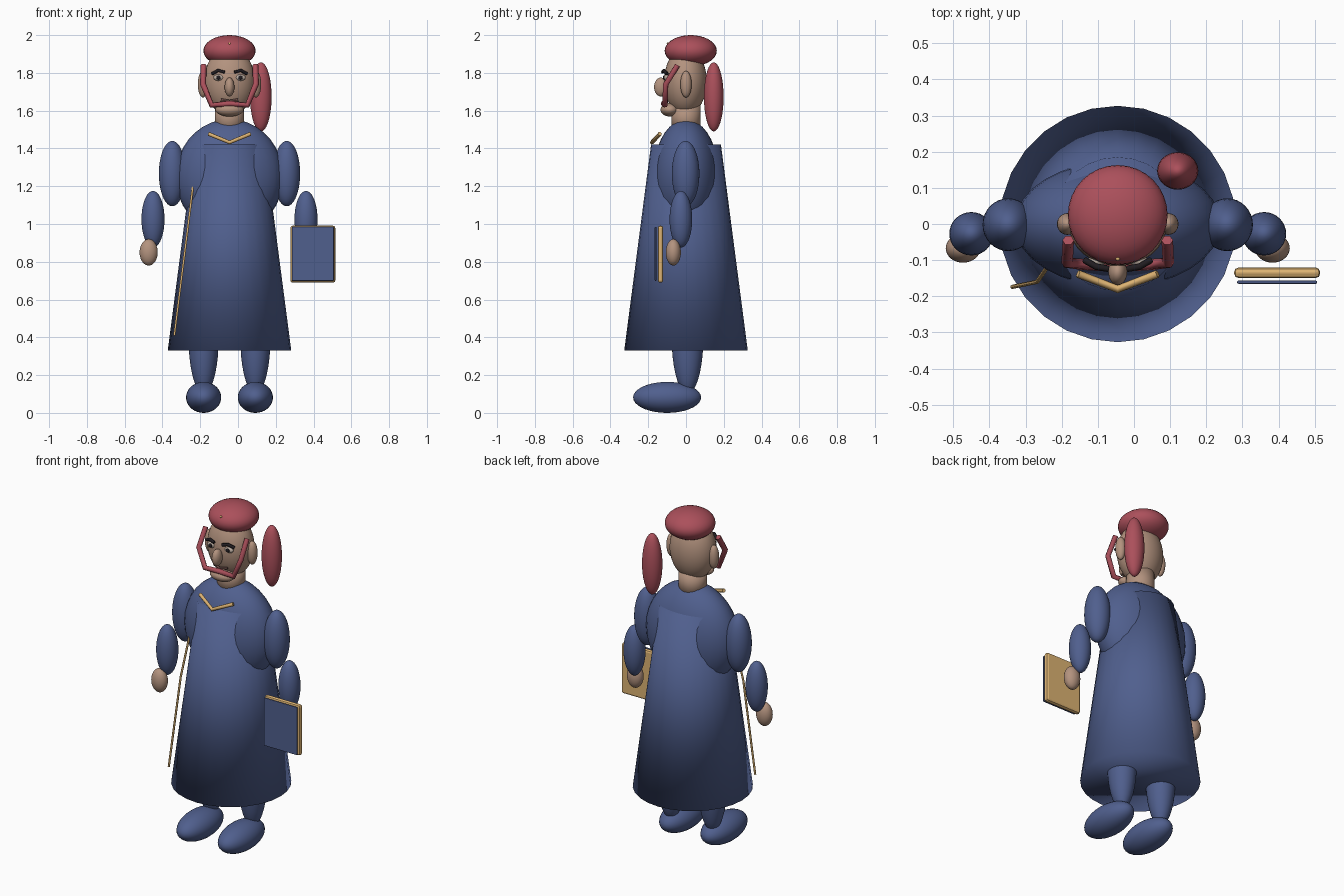
import bpy
import bmesh
from mathutils import Matrix

default = bpy.data.objects.get("Cube")
if default:
    bpy.data.objects.remove(default, do_unlink=True)


def material(name, r, g, b):
    m = bpy.data.materials.new(name)
    m.use_nodes = True
    m.diffuse_color = (r, g, b, 1)
    bsdf = next(n for n in m.node_tree.nodes if n.type == 'BSDF_PRINCIPLED')
    bsdf.inputs["Base Color"].default_value = (r, g, b, 1)
    bsdf.inputs["Roughness"].default_value = 0.8
    return m


BLUE = material("blue cloth", 0.08, 0.115, 0.27)
RED = material("dusty red", 0.41, 0.08, 0.105)
SKIN = material("skin", 0.45, 0.29, 0.21)
GOLD = material("tan gold", 0.72, 0.45, 0.17)
DARK = material("dark brown", 0.015, 0.012, 0.015)
EYE = material("eye beige", 0.5, 0.42, 0.36)
LIP = material("lip brown", 0.16, 0.08, 0.07)

CX = -0.045  # body axis


def add(name, data, mat):
    data.materials.append(mat)
    ob = bpy.data.objects.new(name, data)
    bpy.context.collection.objects.link(ob)
    return ob


def finish(name, bm, mat, smooth=True):
    for f in bm.faces:
        f.smooth = smooth
    me = bpy.data.meshes.new(name)
    bm.to_mesh(me)
    bm.free()
    return add(name, me, mat)


def ball(name, centre, radii, mat):
    """Ellipsoid; x is measured from the body axis."""
    bm = bmesh.new()
    x, y, z = centre
    mx = Matrix.Translation((CX + x, y, z)) @ Matrix.Diagonal((*radii, 1))
    bmesh.ops.create_uvsphere(bm, u_segments=32, v_segments=18, radius=1, matrix=mx)
    return finish(name, bm, mat)


def pair(name, centre, radii, mat):
    x, y, z = centre
    for label, s in (("right", -1), ("left", 1)):
        ball(f"{label}_{name}", (s * x, y, z), radii, mat)


def cone(name, r1, r2, z1, z2, sides, mat):
    bm = bmesh.new()
    mx = Matrix.Translation((CX, 0, (z1 + z2) / 2))
    bmesh.ops.create_cone(bm, cap_ends=True, segments=sides, radius1=r1,
                          radius2=r2, depth=z2 - z1, matrix=mx)
    return finish(name, bm, mat)


def slab(name, centre, size, bevel, mat):
    bm = bmesh.new()
    mx = Matrix.Translation(centre) @ Matrix.Diagonal((*size, 1))
    bmesh.ops.create_cube(bm, size=1, matrix=mx)
    ob = finish(name, bm, mat, False)
    mod = ob.modifiers.new("Rounded edges", 'BEVEL')
    mod.width = bevel
    mod.segments = 2
    return ob


def tube(name, points, radius, mat):
    cu = bpy.data.curves.new(name, 'CURVE')
    cu.dimensions = '3D'
    cu.bevel_depth = radius
    cu.bevel_resolution = 1
    cu.use_fill_caps = True
    sp = cu.splines.new('POLY')
    sp.points.add(len(points) - 1)
    for p, (x, y, z) in zip(sp.points, points):
        p.co = (CX + x, y, z, 1)
    return add(name, cu, mat)


# Robe, torso and legs
cone("robe", 0.327, 0.185, 0.33, 1.42, 28, BLUE)
ball("torso", (0, 0, 1.25), (0.285, 0.175, 0.305), BLUE)
pair("leg", (0.137, 0.008, 0.4), (0.08, 0.084, 0.3), BLUE)
pair("foot", (0.137, -0.1, 0.082), (0.093, 0.18, 0.082), BLUE)

# Arms and hands
pair("upper_arm", (0.303, -0.002, 1.267), (0.071, 0.073, 0.173), BLUE)
pair("forearm", (0.405, -0.027, 1.025), (0.061, 0.06, 0.15), BLUE)
pair("hand", (0.428, -0.067, 0.85), (0.048, 0.04, 0.07), SKIN)

# Neck and head
cone("neck", 0.078, 0.078, 1.48, 1.64, 24, SKIN)
ball("head", (0, -0.003, 1.755), (0.135, 0.113, 0.18), SKIN)
ball("chin", (0, -0.085, 1.605), (0.075, 0.05, 0.036), SKIN)
pair("ear", (0.14, 0, 1.74), (0.028, 0.03, 0.07), SKIN)
ball("nose", (0, -0.133, 1.725), (0.026, 0.036, 0.05), SKIN)

# Eyes, brows and mouth
pair("eye", (0.058, -0.103, 1.775), (0.027, 0.014, 0.017), EYE)
pair("pupil", (0.058, -0.116, 1.775), (0.011, 0.006, 0.012), DARK)
for label, s in (("right", -1), ("left", 1)):
    tube(label + "_brow", [(s * 0.092, -0.1, 1.795), (s * 0.06, -0.118, 1.813),
                           (s * 0.026, -0.124, 1.804)], 0.009, DARK)
tube("mouth", [(-0.045, -0.1, 1.66), (0, -0.107, 1.652), (0.045, -0.1, 1.66)], 0.006, LIP)

# Cap with its bead, and the hanging tail
ball("cap", (0, 0.025, 1.917), (0.138, 0.138, 0.083), RED)
ball("cap_bead", (0, -0.096, 1.955), (0.006, 0.006, 0.006), GOLD)
ball("cap_tail", (0.166, 0.147, 1.673), (0.057, 0.052, 0.183), RED)

# Red band framing the face
side = [(0.137, -0.045, 1.84), (0.14, -0.107, 1.74), (0.095, -0.112, 1.63)]
band = [(-x, y, z) for x, y, z in side] + [(0, -0.118, 1.637)] + side[::-1]
tube("face_band", band, 0.016, RED)

# Collar chevron and staff
tube("collar", [(-0.11, -0.138, 1.477), (0, -0.18, 1.432), (0.11, -0.138, 1.477)], 0.011, GOLD)
tube("staff", [(-0.19, -0.112, 1.23), (-0.223, -0.16, 0.96), (-0.292, -0.174, 0.41)], 0.006, GOLD)

# Book held at the left hand
slab("book_pages", (0.396, -0.135, 0.84), (0.238, 0.029, 0.302), 0.012, GOLD)
slab("book_cover", (0.396, -0.161, 0.842), (0.222, 0.009, 0.287), 0.004, BLUE)
